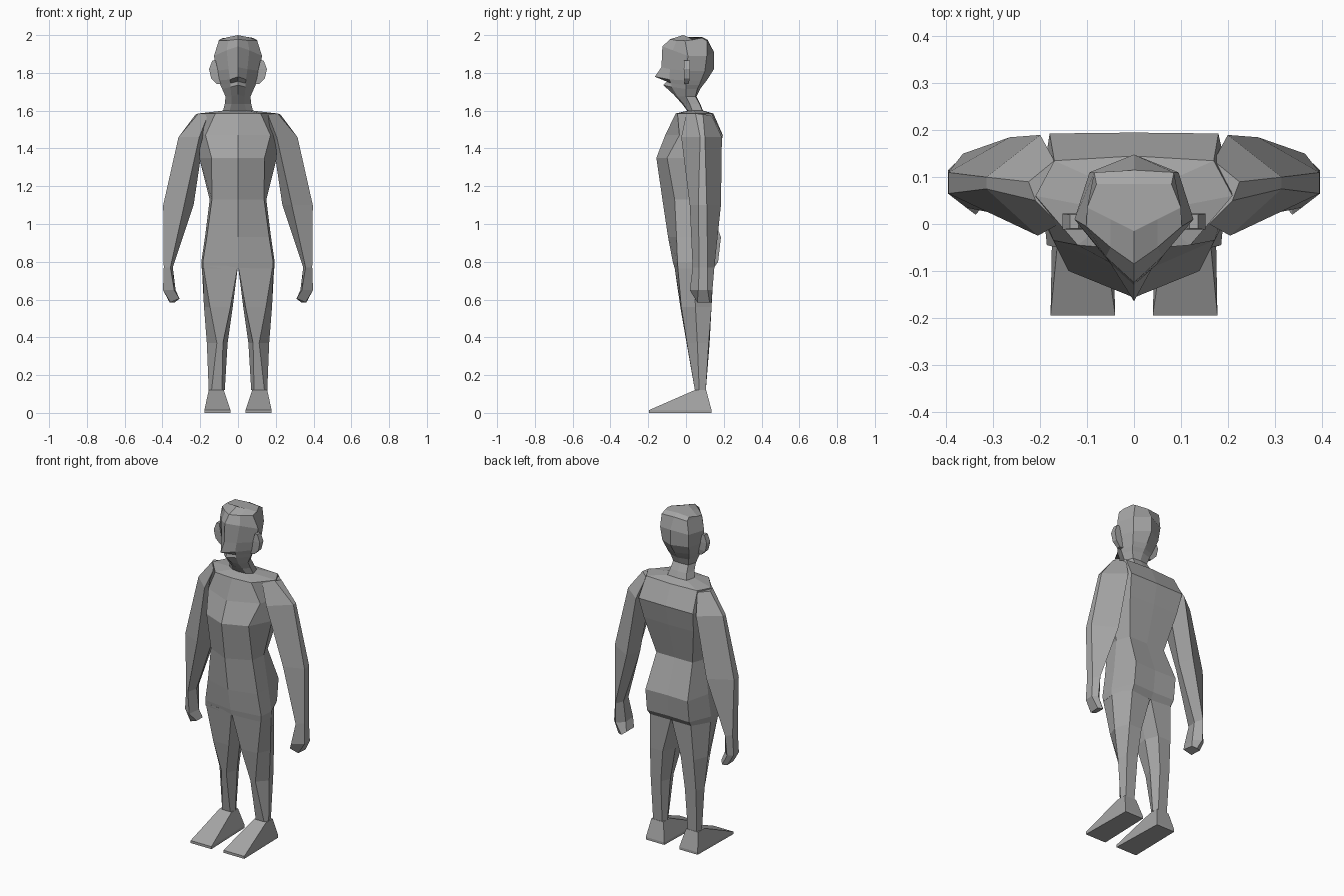
import bpy, bmesh

grey = bpy.data.materials.new("neutral_grey")
grey.diffuse_color = (0.38, 0.38, 0.38, 1)


def loft(name, rings, symmetric=False, mirror=False):
    """Skin a stack of (z, points) rings; a point may carry its own z."""
    bm = bmesh.new()
    loops = []
    for z, pts in rings:
        pts = [(p[0], p[1], p[2] if len(p) > 2 else z) for p in pts]
        if symmetric:  # half ring from centre front to centre back
            pts += [(-x, y, h) for x, y, h in pts[-2:0:-1]]
        loops.append([bm.verts.new(p) for p in pts])
    n = len(loops[0])
    for a, b in zip(loops, loops[1:]):
        for i in range(n):
            j = (i + 1) % n
            bm.faces.new((a[i], a[j], b[j], b[i]))
    bm.faces.new(loops[0])
    bm.faces.new(loops[-1])
    bmesh.ops.recalc_face_normals(bm, faces=bm.faces)
    me = bpy.data.meshes.new(name)
    bm.to_mesh(me)
    bm.free()
    me.materials.append(grey)
    ob = bpy.data.objects.new(name, me)
    bpy.context.collection.objects.link(ob)
    if mirror:
        mod = ob.modifiers.new("mirror", 'MIRROR')
        mod.use_mirror_merge = False
    return ob


# Head and neck: centre front, cheek, temple, back corner, centre back
loft("head", [
    (1.98, [(0, -.015, 2.0), (.05, .01, 1.99), (.1, .035, 1.975), (.08, .085, 1.985), (0, .085, 1.99)]),
    (1.97, [(0, -.085, 1.978), (.05, -.05, 1.972), (.102, -.005), (.085, .11), (0, .115, 1.975)]),
    (1.89, [(0, -.125, 1.94), (.06, -.07, 1.92), (.127, .01), (.095, .11), (0, .148, 1.91)]),
    (1.81, [(0, -.13, 1.83), (.05, -.085, 1.82), (.115, .005), (.088, .1), (0, .148, 1.82)]),
    (1.76, [(0, -.165, 1.78), (.042, -.088, 1.765), (.102, 0), (.075, .08), (0, .11)]),
    (1.735, [(0, -.1, 1.755), (.04, -.08, 1.745), (.093, 0), (.068, .07), (0, .09)]),
    (1.715, [(0, -.12, 1.735), (.04, -.075, 1.725), (.084, 0), (.06, .06), (0, .075)]),
    (1.675, [(0, -.065, 1.685), (.035, -.045), (.066, 0), (.05, .05), (0, .055)]),
    (1.635, [(0, -.02), (.035, -.01), (.07, .02), (.055, .072), (0, .076)]),
    (1.595, [(0, .01), (.045, .015), (.08, .035), (.065, .088), (0, .092)]),
], symmetric=True)

# Ears
loft("ear", [
    (1.865, [(.118, -.01), (.136, -.01), (.136, .02), (.118, .02)]),
    (1.82, [(.108, -.012), (.153, -.012), (.153, .022), (.108, .022)]),
    (1.77, [(.1, -.01), (.142, -.01), (.142, .02), (.1, .02)]),
    (1.74, [(.09, -.008), (.112, -.008), (.112, .014), (.09, .014)]),
], mirror=True)

# Torso: centre front, front corner, side, back corner, centre back
loft("torso", [
    (1.6, [(0, .01), (.045, .015), (.08, .035), (.065, .088), (0, .092)]),
    (1.585, [(0, -.055), (.12, -.045), (.21, .06), (.17, .135), (0, .145)]),
    (1.47, [(0, -.11), (.172, -.035), (.2, .06), (.18, .193), (0, .195)]),
    (1.35, [(0, -.157), (.14, -.1), (.205, .03), (.165, .165), (0, .17)]),
    (1.13, [(0, -.125), (.138, -.06), (.15, .03), (.12, .11), (0, .11)]),
    (.93, [(0, -.095), (.165, -.05), (.175, .04), (.14, .185), (0, .18)]),
    (.8, [(0, -.07), (.186, -.045), (.194, .04), (.14, .17), (0, .165)]),
    (.765, [(0, -.06), (.184, -.043), (.192, .04), (.135, .145), (0, .14)]),
], symmetric=True)

# Arms with hands: outer front, outer back, back, inner, front
loft("arm", [
    (1.575, [(.21, .05, 1.585), (.225, .09, 1.58), (.17, .135), (.12, .08), (.16, 0)]),
    (1.46, [(.315, .075), (.315, .1), (.2, .19), (.19, .08, 1.4), (.205, -.025)]),
    (1.1, [(.396, .065), (.396, .11), (.265, .185), (.235, .1), (.285, .02)]),
    (.77, [(.393, .07), (.39, .115), (.365, .15), (.345, .1), (.358, .035)]),
    (.65, [(.397, .065), (.397, .115), (.37, .14), (.33, .1), (.338, .02)]),
    (.585, [(.358, .06), (.362, .125), (.335, .135), (.315, .115, .6), (.31, .05, .605)]),
], mirror=True)

# Legs: front outer, outer, back outer, back inner, inner, front inner
loft("leg", [
    (.78, [(.184, -.044), (.192, .04), (.135, .148), (0, .14), (0, .04), (0, -.062)]),
    (.56, [(.148, -.025), (.18, .05), (.145, .135), (.06, .135), (.028, .06), (.04, -.03)]),
    (.37, [(.112, .005), (.165, .06), (.15, .12), (.08, .125), (.055, .07), (.08, .003)]),
    (.12, [(.14, .047), (.155, .07), (.145, .105), (.085, .105), (.07, .075), (.085, .047)]),
], mirror=True)

# Feet: wedge sloping to the toes, on a thin sole
sole = [(.178, -.195), (.172, .135), (.05, .135), (.04, -.195)]
loft("foot", [
    (.12, [(.155, .045), (.155, .107), (.075, .107), (.075, .045)]),
    (.015, sole),
    (0, [(x, y) for x, y in sole]),
], mirror=True)
